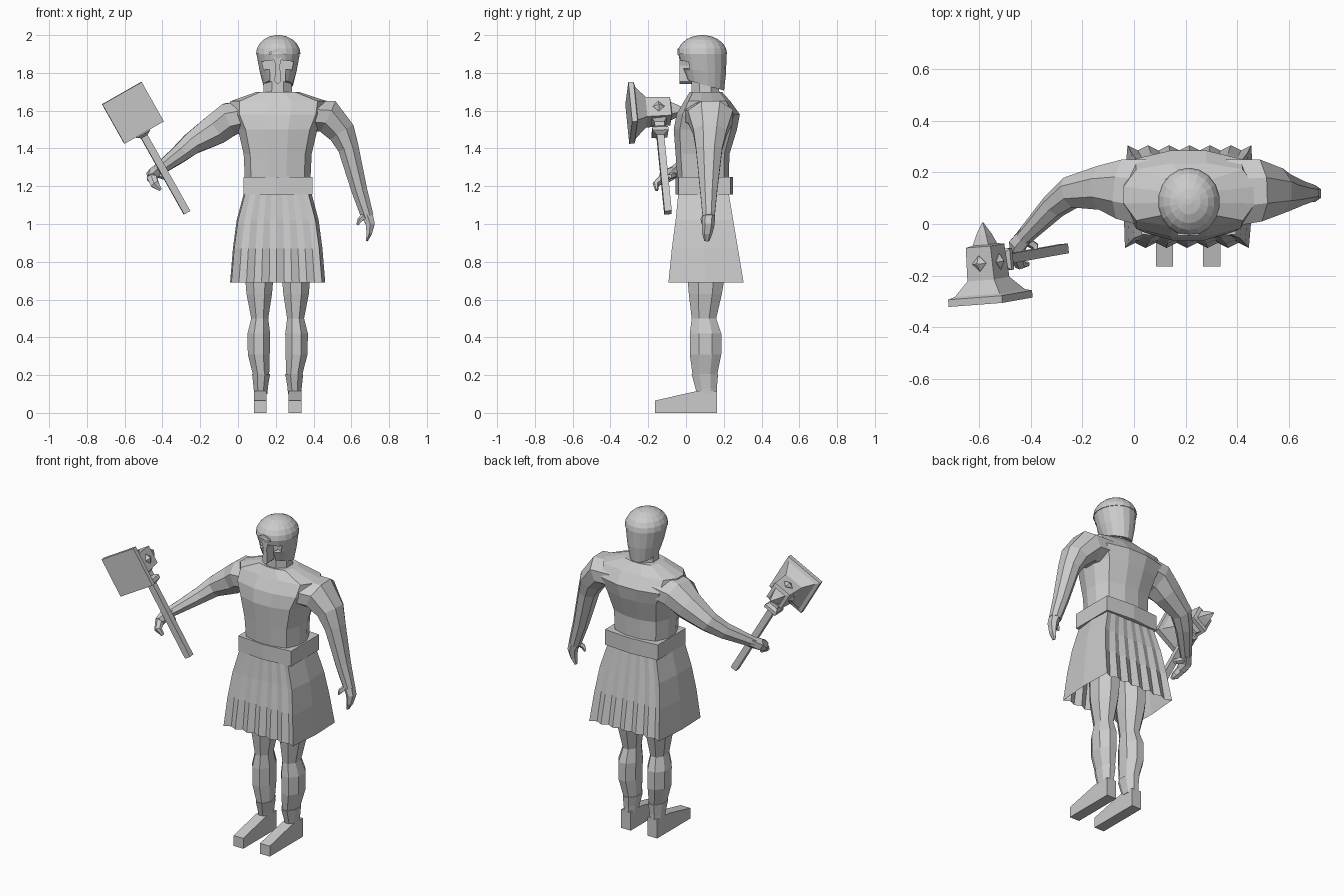
import bpy, bmesh, math
from mathutils import Vector

cube = bpy.data.objects.get("Cube")
if cube:
    bpy.data.objects.remove(cube)

stone = bpy.data.materials.new("stone_grey")
stone.use_nodes = True
GREY = (0.6, 0.6, 0.6, 1)
stone.diffuse_color = GREY
stone.node_tree.nodes["Principled BSDF"].inputs["Base Color"].default_value = GREY
CX = 0.21  # body centre line


def skin(name, loops, cap_start=True, cap_end=True):
    """Bridge a list of equal point loops into one mesh."""
    bm = bmesh.new()
    rows = [[bm.verts.new(p) for p in loop] for loop in loops]
    n = len(rows[0])
    for a, b in zip(rows, rows[1:]):
        for i in range(n):
            j = (i + 1) % n
            bm.faces.new((a[i], a[j], b[j], b[i]))
    if cap_start:
        bm.faces.new(rows[0][::-1])
    if cap_end:
        bm.faces.new(rows[-1])
    bmesh.ops.recalc_face_normals(bm, faces=bm.faces)
    mesh = bpy.data.meshes.new(name)
    bm.to_mesh(mesh)
    bm.free()
    mesh.materials.append(stone)
    obj = bpy.data.objects.new(name, mesh)
    bpy.context.collection.objects.link(obj)
    return obj


def oval(n, power):
    """Unit superellipse, higher power is boxier."""
    pts = []
    for i in range(n):
        t = 2 * math.pi * (i + 0.5) / n
        c, s = math.cos(t), math.sin(t)
        k = (abs(c) ** power + abs(s) ** power) ** (-1 / power)
        pts.append((c * k, s * k))
    m = max(p[0] for p in pts)
    return [(x / m, y / m) for x, y in pts]


def stack(name, rings, n=8, power=2.5):
    """Loft of level rings given as z, x0, x1, y0, y1 and optional tilt."""
    loops = []
    for z, x0, x1, y0, y1, *tilt in rings:
        k = tilt[0] if tilt else 0
        loops.append([((x0 + x1) / 2 + u * (x1 - x0) / 2, (y0 + y1) / 2 + v * (y1 - y0) / 2,
                       z + k * v * (y1 - y0) / 2) for u, v in oval(n, power)])
    return skin(name, loops)


def limb(name, path, n=8, power=2.2):
    """Tube along points, each with a thickness in the plane and one along y."""
    pts = [Vector(p[0]) for p in path]
    loops = []
    for i, (p, (_, r, h)) in enumerate(zip(pts, path)):
        t = (pts[min(i + 1, len(pts) - 1)] - pts[max(i - 1, 0)]).normalized()
        b = Vector((0, 1, 0))
        b = (b - t * b.dot(t)).normalized()
        a = t.cross(b)
        loops.append([p + a * u * r + b * v * h for u, v in oval(n, power)])
    return skin(name, loops)


def prism(name, outline, y0, y1):
    """Front-facing outline in x, z pushed along y."""
    return skin(name, [[(CX + x, y, z) for x, z in outline] for y in (y0, y1)])


def mirrored(half):
    return half + [(-x, z) for x, z in reversed(half) if x]


# Torso and neck
stack("torso", [(1.16, .04, .38, -.04, .225), (1.37, .03, .39, -.055, .23),
                (1.5, 0, .42, -.065, .27), (1.58, -.04, .46, -.05, .285),
                (1.65, -.04, .47, -.01, .235), (1.7, .1, .32, .02, .19)], 12, 3.2)
stack("neck", [(1.64, .13, .29, .03, .18), (1.8, .14, .28, .03, .17)])

# Belt
skin("belt", [[(x, y, z) for x, y in ((.03, -.04), (CX, -.055), (.395, -.04),
                                      (.395, .235), (CX, .25), (.03, .235))] for z in (1.155, 1.25)])

# Pleated skirt: fluted front and back, plain sides
skirt = []
PLEATS = 12
for z, hx, y0, y1, wave in ((1.17, .165, -.04, .225, .002), (1.02, .205, -.055, .25, .008),
                            (.87, .225, -.075, .275, .013), (.69, .24, -.093, .305, .02)):
    loop = []
    for i in range(PLEATS + 1):
        loop.append((CX - .005 + hx * (2 * i / PLEATS - 1), y0 + wave * (i % 2), z))
    loop.append((CX + hx + .012, (y0 + y1) / 2, z))
    for i in range(PLEATS + 1):
        loop.append((CX + .005 + hx * (1 - 2 * i / PLEATS), y1 - wave * (i % 2), z))
    loop.append((CX - hx - .012, (y0 + y1) / 2, z))
    skirt.append(loop)
skin("skirt", skirt, cap_end=False)

# Legs, boot cuffs and feet
LEG = [(1.12, .035, .2, 0, .215), (.69, .04, .185, .01, .2), (.63, .045, .18, .015, .19),
       (.5, .07, .16, .03, .16), (.42, .05, .17, .02, .187), (.31, .052, .168, .02, .187),
       (.2, .08, .165, .035, .165), (.1, .085, .155, .06, .163)]
CUFF = [(.1, .085, .155, .058, .163), (.13, .083, .157, .05, .163), (.205, .075, .17, .03, .17)]
FOOT = [(.163, 0), (-.165, 0), (-.165, .065), (.055, .115), (.163, .115)]
for side in ("right", "left"):
    def place(a, b):
        return (a, b) if side == "right" else (2 * CX - b, 2 * CX - a)
    for part, rings in (("leg", LEG), ("boot_cuff", CUFF)):
        stack(f"{side}_{part}", [(z, *place(a, b), c, d) for z, a, b, c, d in rings], 8, 3)
    skin(f"{side}_foot", [[(x, y, z) for y, z in FOOT] for x in place(.085, .152)])

# Arms
limb("left_arm", [((.37, .12, 1.575), .08, .13), ((.475, .13, 1.57), .09, .12),
                  ((.55, .127, 1.485), .072, .088), ((.585, .122, 1.4), .055, .07),
                  ((.642, .12, 1.18), .042, .046), ((.685, .12, 1.04), .033, .032)])
limb("left_hand", [((.683, .12, 1.05), .03, .03), ((.7, .118, 1), .024, .03),
                   ((.695, .112, .95), .014, .024), ((.682, .11, .91), .005, .012)], 6)
limb("left_thumb", [((.675, .11, 1.05), .015, .015), ((.645, .09, 1.02), .012, .012),
                    ((.632, .09, .995), .005, .005)], 5)
limb("right_arm", [((.06, .12, 1.575), .08, .13), ((-.045, .135, 1.555), .088, .115),
                   ((-.12, .14, 1.5), .082, .085), ((-.245, .122, 1.425), .058, .06),
                   ((-.31, .07, 1.37), .047, .048), ((-.43, -.055, 1.28), .03, .03)])
limb("right_palm", [((-.415, -.035, 1.29), .028, .03), ((-.45, -.08, 1.265), .03, .035),
                    ((-.455, -.125, 1.24), .024, .03)], 6)
limb("right_fingers", [((-.457, -.115, 1.25), .025, .022), ((-.44, -.16, 1.21), .022, .016),
                       ((-.41, -.155, 1.18), .008, .008)], 6)
limb("right_thumb", [((-.425, -.06, 1.265), .016, .016), ((-.385, -.085, 1.25), .014, .014),
                     ((-.375, -.13, 1.255), .007, .007)], 5)

# Helmet shell, with a T-shaped opening
shell = stack("helmet_shell", [(1.735, .135, .29, 0, .2, -.28), (1.81, .115, .31, -.022, .21, -.1),
                               (1.905, .097, .328, -.04, .213)], 18, 2)
opening = prism("opening_cutter", mirrored([(0, 1.87), (.085, 1.86), (.075, 1.815),
                                            (.042, 1.822), (.04, 1.66)]), -.2, .03)
cut = shell.modifiers.new("opening", "BOOLEAN")
cut.operation, cut.solver, cut.object = "DIFFERENCE", "EXACT", opening
bpy.context.view_layer.update()
carved = bpy.data.meshes.new_from_object(shell.evaluated_get(bpy.context.evaluated_depsgraph_get()))
shell.modifiers.clear()
shell.data = carved
bpy.data.objects.remove(opening)

# Helmet dome, nose guard and brow crest
dome = []
for step in range(6):
    t = math.radians(step * 17)
    rx, ry = .118 * math.cos(t), .13 * math.cos(t)
    dome.append((1.9 + .1 * math.sin(t) / math.sin(math.radians(85)),
                 CX + .003 - rx, CX + .003 + rx, .086 - ry, .086 + ry))
stack("helmet_dome", dome, 18, 2)
prism("nose_guard", mirrored([(0, 1.9), (.022, 1.88), (.012, 1.84), (.017, 1.755), (0, 1.74)]), -.035, .04)
prism("brow_crest", mirrored([(0, 1.93), (.042, 1.91), (.042, 1.895), (0, 1.915)]), -.044, .02)

# War hammer, built on its own axes: up the shaft, back from the face, sideways
UP = Vector((-.488, -.087, .868)).normalized()
BACK = Vector((-.1, .99, .043)).normalized()
SIDE = UP.cross(BACK)
FACE = Vector((-.555, -.303, 1.588))
CORE = FACE + BACK * .155


def square_loft(name, origin, axis, a, b, steps):
    """Square sections along an axis, given as distance and half width."""
    return skin(name, [[origin + axis * t + a * h * i + b * h * j
                        for i, j in ((1, 1), (-1, 1), (-1, -1), (1, -1))] for t, h in steps])


square_loft("hammer_head", FACE, BACK, UP, SIDE,
            [(0, .12), (.028, .12), (.036, .1), (.09, .06), (.22, .055), (.225, .035),
             (.265, .022), (.31, .002)])
square_loft("hammer_shaft", CORE, -UP, BACK, SIDE, [(.03, .019), (.615, .019)])
square_loft("shaft_collar", CORE, -UP, BACK, SIDE,
            [(.05, .045), (.075, .026), (.1, .026), (.115, .042), (.135, .042), (.15, .02)])
for name, axis in (("right_stud", SIDE), ("left_stud", -SIDE), ("top_stud", UP)):
    other = UP if axis is not UP else SIDE
    square_loft(name, CORE, axis, (BACK + other) * .7, (BACK - other) * .7,
                [(.05, .022), (.06, .022), (.075, .004)])
